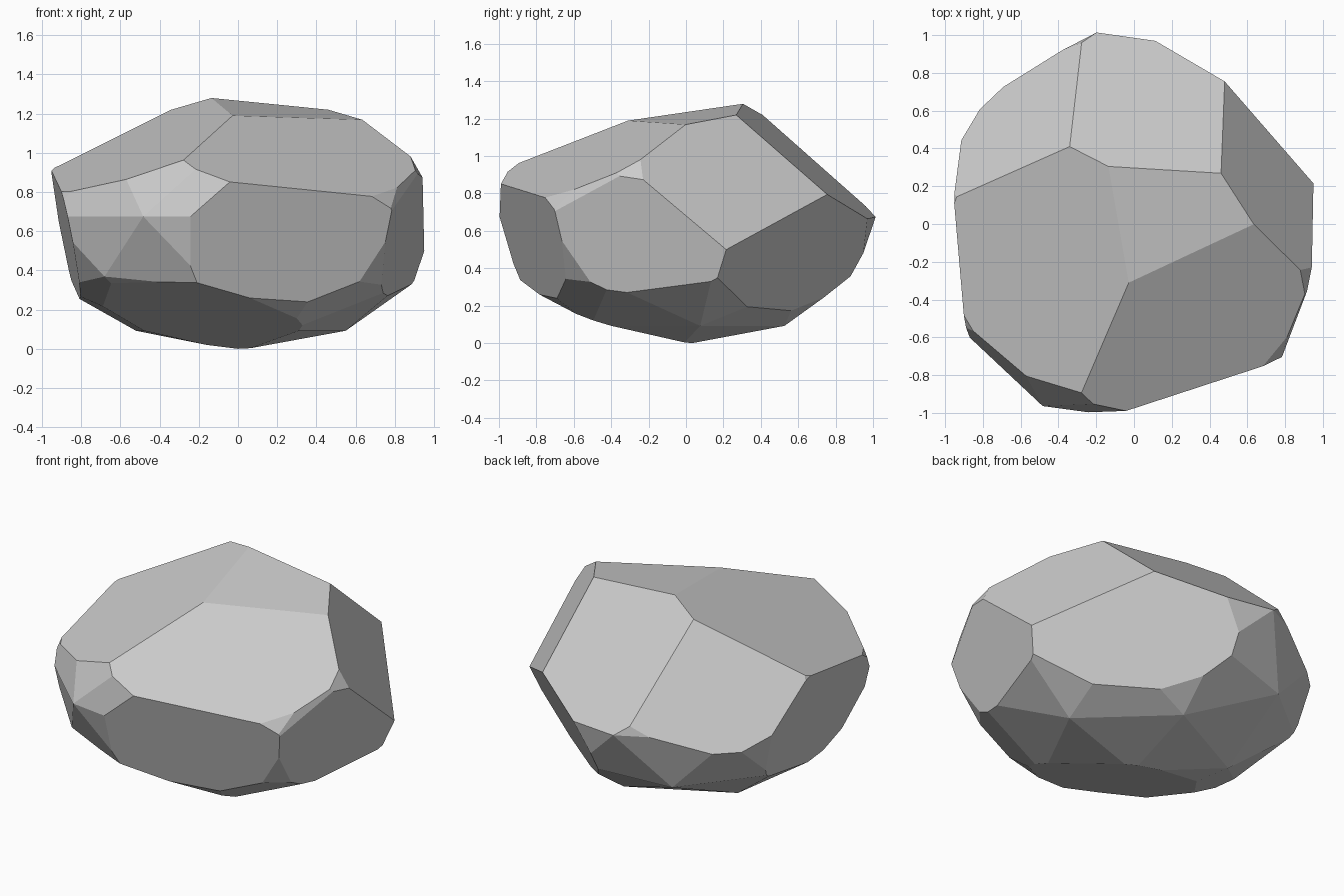
import bpy, bmesh, math
from mathutils import Vector, Matrix

if "Cube" in bpy.data.objects:
    bpy.data.objects.remove(bpy.data.objects["Cube"])

# Base boulder: a squashed low-poly sphere
bm = bmesh.new()
bmesh.ops.create_icosphere(bm, subdivisions=2, radius=1)
bmesh.ops.transform(
    bm, verts=bm.verts,
    matrix=Matrix.Translation((-0.01, -0.02, 0.67))
    @ Matrix.Diagonal((1.08, 1.05, 0.685, 1))
    @ Matrix.Rotation(math.radians(-26), 4, 'Z'))

centre = Vector((0, 0, 0.65))


def chip(a, b, c):
    """Slice off everything outside the plane through three points."""
    a, b, c = Vector(a), Vector(b), Vector(c)
    n = (b - a).cross(c - a).normalized()
    if n.dot(a - centre) < 0:
        n = -n
    geom = bm.verts[:] + bm.edges[:] + bm.faces[:]
    bmesh.ops.bisect_plane(bm, geom=geom, dist=1e-5, plane_co=a, plane_no=n,
                           clear_outer=True)
    rim = [e for e in bm.edges if e.is_boundary]
    if rim:
        bmesh.ops.contextual_create(bm, geom=rim)


# Corners shared by the chipped faces
peak, ridge_l, ridge_r = (-0.14, 0.305, 1.275), (-0.34, 0.41, 1.215), (0.46, 0.27, 1.215)
back_r, back_l, back = (0.48, 0.755, 0.79), (-0.28, 0.935, 0.75), (0.06, 1.0, 0.64)
right_low, brow, lip = (0.95, 0.215, 0.495), (-0.27, -0.875, 0.965), (0.66, -0.76, 0.775)
left_front, left_back = (-0.905, -0.435, 0.805), (-0.91, 0.475, 0.615)

chip((-0.22, -0.99, 0.67), lip, (0.365, -0.69, 0.245))          # front
chip(brow, (0.65, -0.02, 1.15), lip)                            # upper front
chip(ridge_l, brow, left_front)                                 # upper left
chip(peak, ridge_r, (-0.04, -0.315, 1.185))                     # top
chip(ridge_r, back_r, right_low)                                # upper right
chip(peak, back_r, back_l)                                      # upper back
chip(right_low, (0.94, -0.22, 0.855), (0.755, -0.665, 0.555))   # right
chip(back_r, right_low, back)                                   # lower back right
chip(ridge_l, back_l, left_back)                                # upper back left
chip((-0.95, 0.09, 0.9), left_front, left_back)                 # left
chip((-0.61, -0.62, 0.31), (0, -0.8, 0.27), (0, 0.02, 0))       # underside

bmesh.ops.recalc_face_normals(bm, faces=bm.faces)

# Stand the boulder on the ground
low = min(v.co.z for v in bm.verts)
bmesh.ops.translate(bm, verts=bm.verts, vec=(0, 0, -low))

mesh = bpy.data.meshes.new("boulder")
bm.to_mesh(mesh)
bm.free()
bpy.context.collection.objects.link(bpy.data.objects.new("boulder", mesh))
